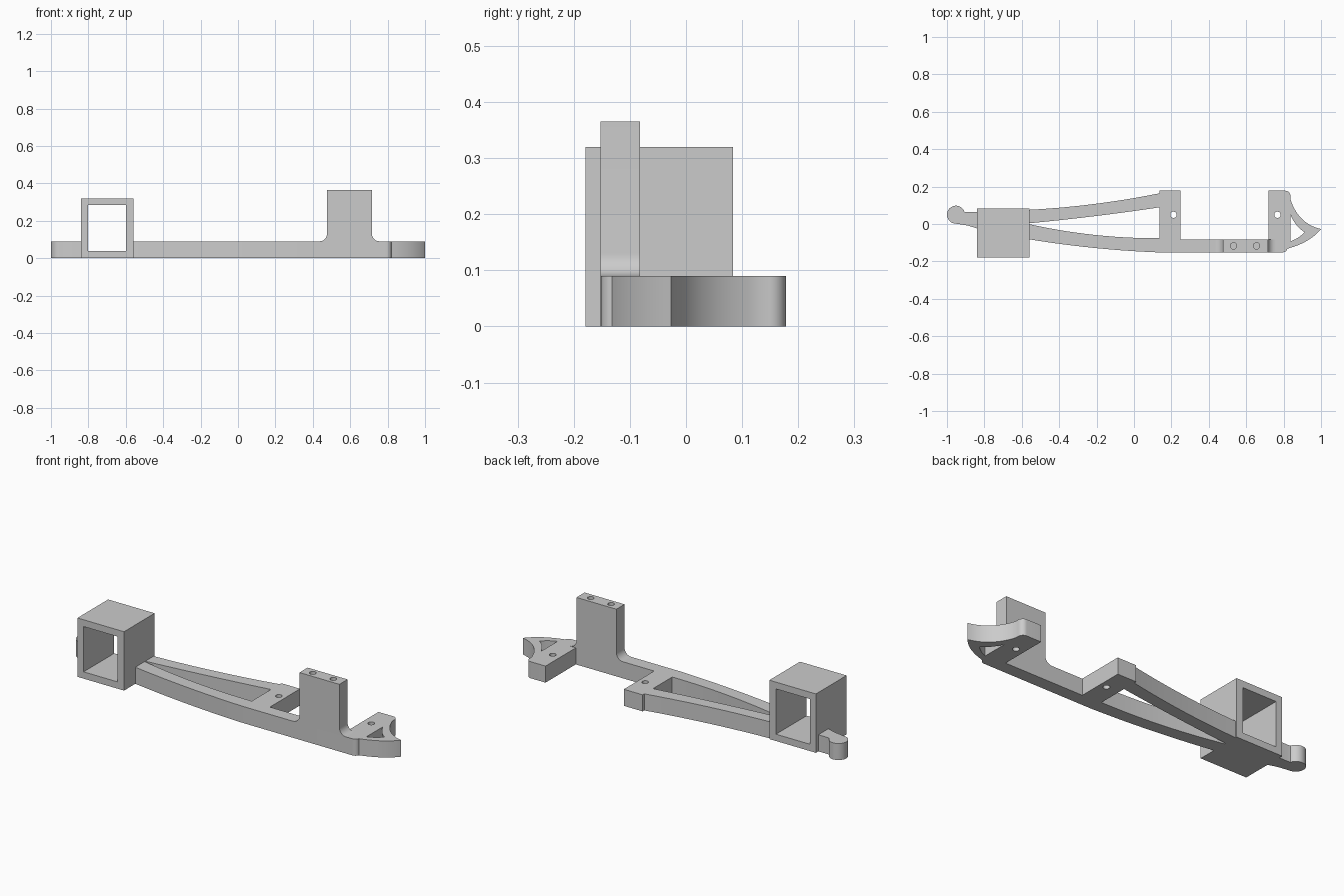
import bpy, bmesh, math
from mathutils import Vector

cube = bpy.data.objects.get("Cube")
if cube:
    bpy.data.objects.remove(cube, do_unlink=True)

grey = bpy.data.materials.new("plain grey")
grey.use_nodes = True
COLOUR = (0.6, 0.6, 0.6, 1)
grey.diffuse_color = COLOUR
for node in grey.node_tree.nodes:
    if node.type == 'BSDF_PRINCIPLED':
        node.inputs["Base Color"].default_value = COLOUR


def bend(a, c, b, n=14):
    """Points of a quadratic curve from a to b with control point c."""
    a, b, c = Vector(a), Vector(b), Vector(c)
    ts = [i / n for i in range(n + 1)]
    return [tuple(a * (1 - t) ** 2 + c * (2 * t * (1 - t)) + b * t * t) for t in ts]


def arc(cx, cy, r, start, end, n=24):
    angles = [math.radians(start + (end - start) * i / n) for i in range(n + 1)]
    return [(cx + r * math.cos(a), cy + r * math.sin(a)) for a in angles]


def prism(name, outline, lo, hi, axis='z'):
    """Extrude an outline along z, or an x-z outline along y."""
    bm = bmesh.new()
    place = (lambda p, h: (p[0], p[1], h)) if axis == 'z' else (lambda p, h: (p[0], h, p[1]))
    face = bm.faces.new([bm.verts.new(place(p, lo)) for p in outline])
    ext = bmesh.ops.extrude_face_region(bm, geom=[face])
    move = Vector(place((0, 0), hi - lo))
    bmesh.ops.translate(bm, vec=move, verts=[v for v in ext["geom"] if isinstance(v, bmesh.types.BMVert)])
    bmesh.ops.remove_doubles(bm, verts=bm.verts, dist=0.0001)
    bmesh.ops.recalc_face_normals(bm, faces=bm.faces)
    mesh = bpy.data.meshes.new(name)
    bm.to_mesh(mesh)
    bm.free()
    mesh.materials.append(grey)
    ob = bpy.data.objects.new(name, mesh)
    bpy.context.collection.objects.link(ob)
    return ob


def activate(ob):
    bpy.ops.object.select_all(action='DESELECT')
    ob.select_set(True)
    bpy.context.view_layer.objects.active = ob


def cut(ob, cutter):
    mod = ob.modifiers.new("cut", 'BOOLEAN')
    mod.operation, mod.solver, mod.object = 'DIFFERENCE', 'EXACT', cutter
    activate(ob)
    bpy.ops.object.modifier_apply(modifier=mod.name)
    bpy.data.objects.remove(cutter, do_unlink=True)


def drill(ob, x, y, lo, hi):
    cut(ob, prism("drill", arc(x, y, 0.017, 0, 360), lo, hi))


def rect(x0, x1, y0, y1):
    return [(x0, y0), (x1, y0), (x1, y1), (x0, y1)]


THICK = 0.09
FRONT, BACK, INNER = -0.152, 0.178, -0.082

# Flat body: two arms, crossbar, front bar, end block and curved tip
outline = bend((-0.56, -0.082), (-0.212, -0.139), (0.136, FRONT))
outline += bend((0.79, FRONT), (0.815, FRONT), (0.82, -0.132), 6)
outline += bend((0.82, -0.132), (0.94, -0.1), (1, -0.027))[1:]
outline += bend((1, -0.027), (0.88, 0), (0.837, 0.13))[1:]
outline += arc(0.808, BACK - 0.029, 0.029, 0, 90, 8)
outline += [(0.72, BACK), (0.72, INNER), (0.249, INNER), (0.249, BACK), (0.136, BACK)]
outline += bend((0.136, 0.164), (-0.212, 0.094), (-0.56, 0.076))
outline += bend((-0.56, 0.004), (-0.212, 0.037), (0.136, 0.089))
outline += bend((0.136, -0.076), (-0.212, -0.078), (-0.56, -0.001))
body = prism("body_frame", outline, 0, THICK)

# Opening behind the curved tip
opening = bend((0.837, 0.05), (0.86, -0.01), (0.912, -0.044))
opening += bend((0.912, -0.044), (0.88, -0.078), (0.837, -0.092))[1:]
cut(body, prism("tip_opening", opening, -0.1, 0.2))

# Screw holes through the crossbar and the end block
for x in (0.211, 0.767):
    drill(body, x, 0.049, -0.1, 0.2)

# Upright post with filleted foot and two blind holes on top
L, R, F, TOP = 0.476, 0.716, 0.04, 0.365
profile = arc(R + F, THICK + F, F, 270, 180, 8) + [(R, TOP), (L, TOP)]
profile += arc(L - F, THICK + F, F, 0, -90, 8)
post = prism("upright_post", profile, FRONT, INNER, 'y')
for x in (0.532, 0.655):
    drill(post, x, -0.117, 0.2, 0.5)

# Square sleeve, open front to back
sleeve = prism("square_sleeve", rect(-0.84, -0.56, 0, 0.32), -0.179, 0.084, 'y')
cut(sleeve, prism("sleeve_opening", rect(-0.803, -0.6, 0.037, 0.283), -0.5, 0.5, 'y'))

# Round-ended hook on the far side of the sleeve
hook_shape = arc(-0.952, 0.05, 0.048, 18, 270)
hook_shape += [(-0.89, -0.008), (-0.84, -0.023), (-0.84, 0.063), (-0.89, 0.063)]
hook = prism("end_hook", hook_shape, 0, THICK)

for ob in (body, post, sleeve, hook):
    activate(ob)
    bpy.ops.object.shade_smooth_by_angle(angle=math.radians(30))
